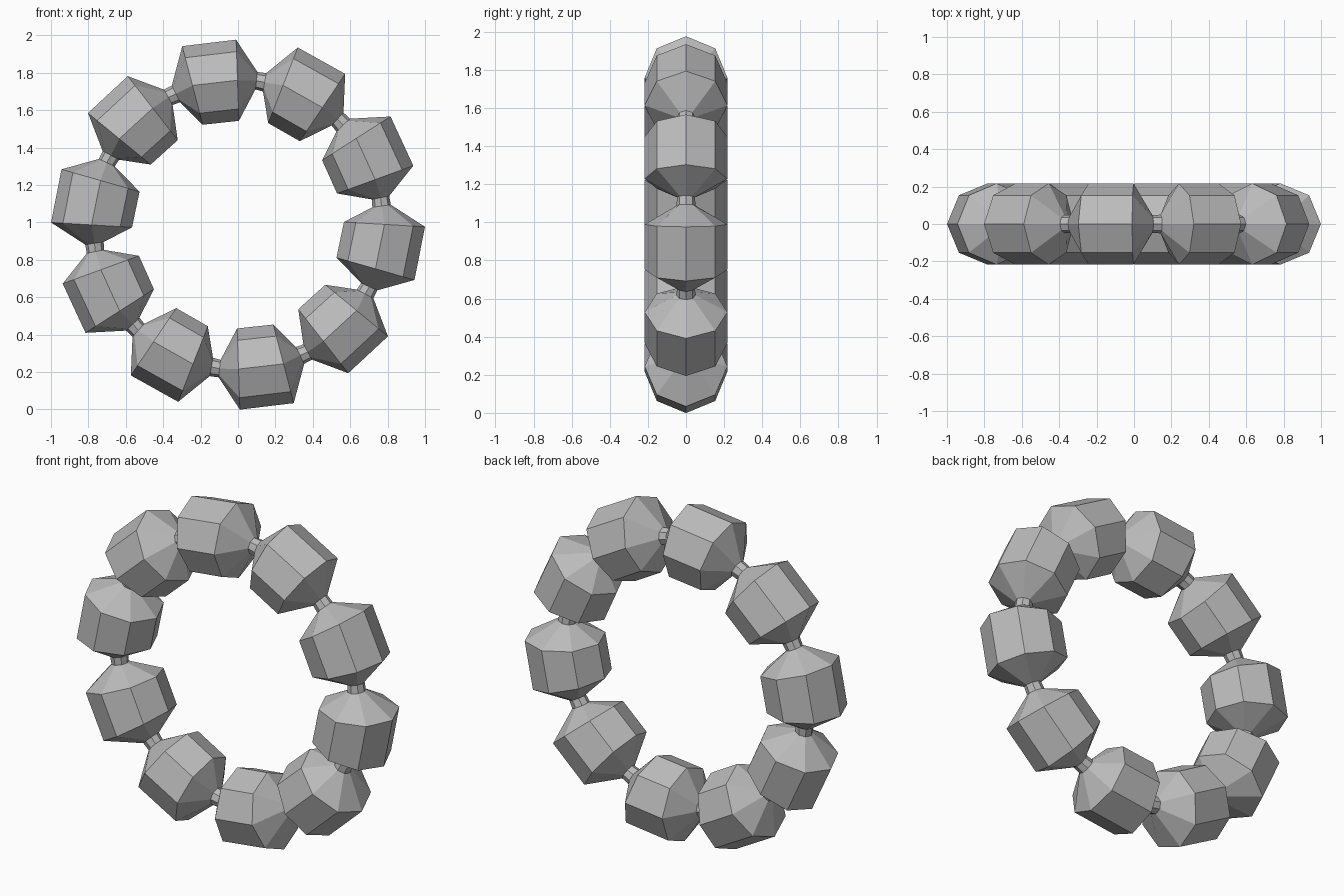
import bpy, bmesh, math
from mathutils import Vector

cube = bpy.data.objects.get("Cube")
if cube:
    bpy.data.objects.remove(cube, do_unlink=True)

BEADS = 10
SIDES = 8
CENTRE = Vector((0, 0, 0.988))

# Cross-sections of one bead and its link, going clockwise:
# position angle, ring radius, tilt of the section plane, section radius
SECTIONS = [
    (108.1, 0.783, 104.6, 0.217),
    (90.2, 0.772, 92.0, 0.217),
    (82.7, 0.776, 83.5, 0.047),
    (79.4, 0.774, 80.0, 0.050),
]


def radial(degrees):
    a = math.radians(degrees)
    return Vector((math.cos(a), 0, math.sin(a)))


grey = bpy.data.materials.new("grey")
grey.use_nodes = True
grey.diffuse_color = (0.5, 0.5, 0.5, 1)
grey.node_tree.nodes["Principled BSDF"].inputs["Base Color"].default_value = (0.5, 0.5, 0.5, 1)

# Eight-sided rings all the way round the hoop
bm = bmesh.new()
rings = []
for bead in range(BEADS):
    turn = -bead * 360 / BEADS
    for angle, distance, tilt, size in SECTIONS:
        middle = CENTRE + radial(angle + turn) * distance
        outward = radial(tilt + turn)
        ring = []
        for k in range(SIDES):
            t = 2 * math.pi * k / SIDES
            offset = outward * math.cos(t) + Vector((0, math.sin(t), 0))
            ring.append(bm.verts.new(middle + offset * size))
        rings.append(ring)

# Bridge each ring to the next, closing the loop
for i, ring in enumerate(rings):
    following = rings[(i + 1) % len(rings)]
    for k in range(SIDES):
        n = (k + 1) % SIDES
        bm.faces.new((ring[k], ring[n], following[n], following[k]))
bmesh.ops.recalc_face_normals(bm, faces=bm.faces)

mesh = bpy.data.meshes.new("beaded_ring")
bm.to_mesh(mesh)
bm.free()
mesh.materials.append(grey)
bpy.context.collection.objects.link(bpy.data.objects.new("beaded_ring", mesh))
